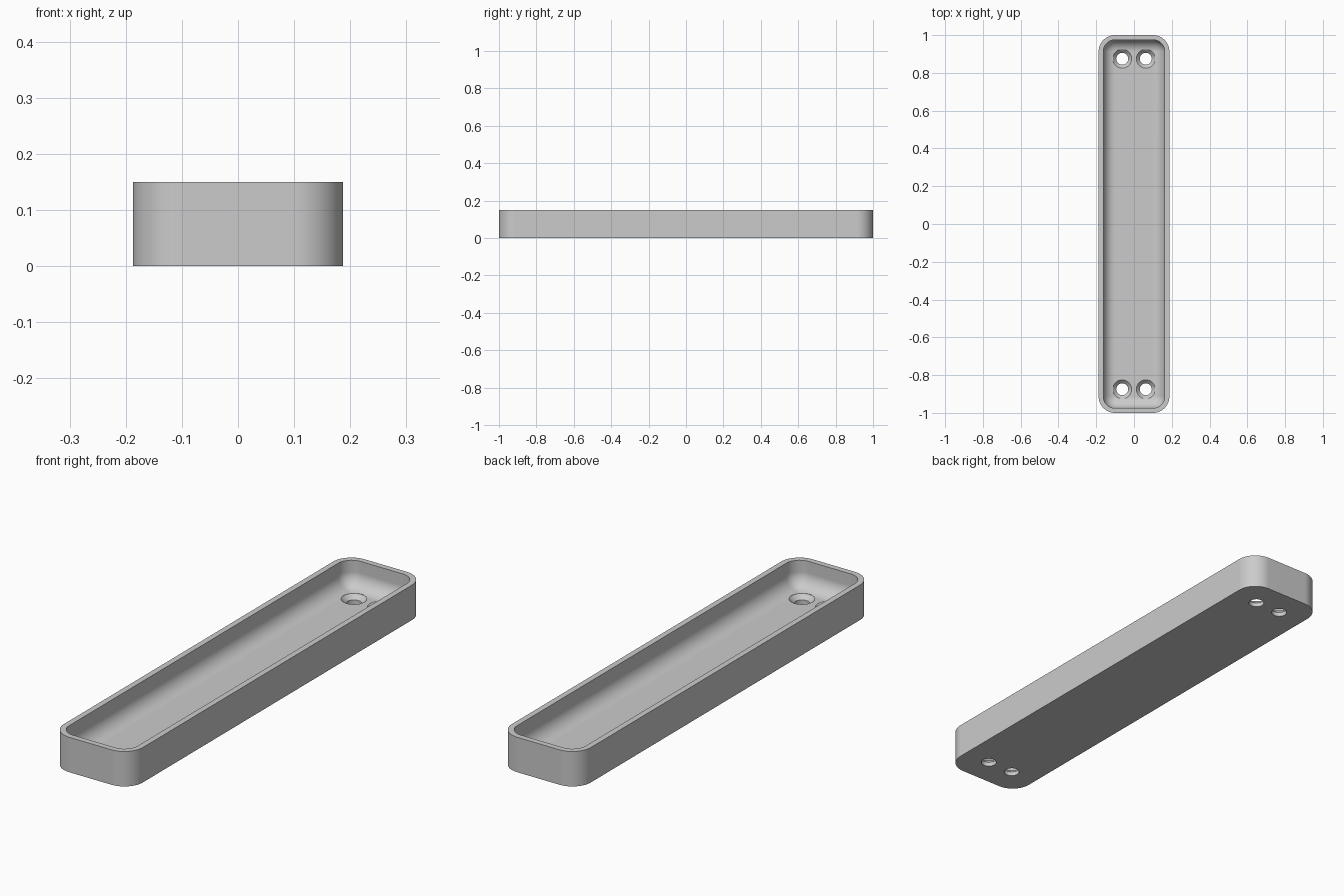
import bpy, bmesh, math

cube = bpy.data.objects.get("Cube")
if cube:
    bpy.data.objects.remove(cube, do_unlink=True)

HALF_X, HALF_Y, HEIGHT = 0.1875, 1.0, 0.15
CORNER, WALL, FLOOR = 0.0875, 0.025, 0.0375
FILLET = CORNER - WALL
SEGMENTS = 12

grey = bpy.data.materials.new("light grey")
grey.use_nodes = True
grey.diffuse_color = (0.6, 0.6, 0.6, 1)
grey.node_tree.nodes["Principled BSDF"].inputs["Base Color"].default_value = (0.6, 0.6, 0.6, 1)


def rounded_ring(bm, inset, z):
    """Rounded rectangle of vertices, inset from the outer outline."""
    radius = max(CORNER - inset, 0)
    verts = []
    for quarter, (sx, sy) in enumerate([(1, 1), (-1, 1), (-1, -1), (1, -1)]):
        for i in range(SEGMENTS + 1):
            a = (quarter + i / SEGMENTS) * math.pi / 2
            verts.append(bm.verts.new((sx * (HALF_X - CORNER) + radius * math.cos(a),
                                       sy * (HALF_Y - CORNER) + radius * math.sin(a), z)))
    return verts


def circle_ring(bm, x, y, radius, z, count=48):
    return [bm.verts.new((x + radius * math.cos(i * math.tau / count),
                          y + radius * math.sin(i * math.tau / count), z)) for i in range(count)]


def skin(bm, rings):
    """Bridge successive rings and cap both ends."""
    for low, high in zip(rings, rings[1:]):
        n = len(low)
        for i in range(n):
            j = (i + 1) % n
            bm.faces.new((low[i], low[j], high[j], high[i]))
    bm.faces.new(rings[0][::-1])
    bm.faces.new(rings[-1])


def make_object(name, bm):
    bmesh.ops.remove_doubles(bm, verts=bm.verts, dist=1e-5)
    bmesh.ops.recalc_face_normals(bm, faces=bm.faces)
    mesh = bpy.data.meshes.new(name)
    bm.to_mesh(mesh)
    bm.free()
    mesh.materials.append(grey)
    obj = bpy.data.objects.new(name, mesh)
    bpy.context.collection.objects.link(obj)
    return obj


# Tray: outer wall, flat rim, and a cavity rounded into the floor
bm = bmesh.new()
rings = [rounded_ring(bm, 0, 0), rounded_ring(bm, 0, HEIGHT), rounded_ring(bm, WALL, HEIGHT)]
for i in range(SEGMENTS + 1):
    a = i / SEGMENTS * math.pi / 2
    rings.append(rounded_ring(bm, WALL + FILLET * (1 - math.cos(a)),
                              FLOOR + FILLET * (1 - math.sin(a))))
skin(bm, rings)
tray = make_object("tray", bm)

# Countersunk screw holes, two at each end
bm = bmesh.new()
for x in (-0.0625, 0.0625):
    for y in (-0.875, 0.875):
        profile = [(0.0315, -0.02), (0.0315, FLOOR - 0.019), (0.05, FLOOR), (0.05, FLOOR + 0.02)]
        skin(bm, [circle_ring(bm, x, y, r, z) for r, z in profile])
cutter = make_object("screw_hole_cutter", bm)
cutter.hide_render = True

cut = tray.modifiers.new("screw_holes", "BOOLEAN")
cut.operation = "DIFFERENCE"
cut.solver = "EXACT"
cut.object = cutter

bpy.ops.object.select_all(action="DESELECT")
tray.select_set(True)
bpy.context.view_layer.objects.active = tray
bpy.ops.object.modifier_apply(modifier=cut.name)
bpy.data.objects.remove(cutter, do_unlink=True)

# Smooth rounded surfaces with crisp rims and flat floor
bpy.ops.object.shade_smooth_by_angle(angle=math.radians(30))
weighted = tray.modifiers.new("weighted_normals", "WEIGHTED_NORMAL")
weighted.keep_sharp = True
